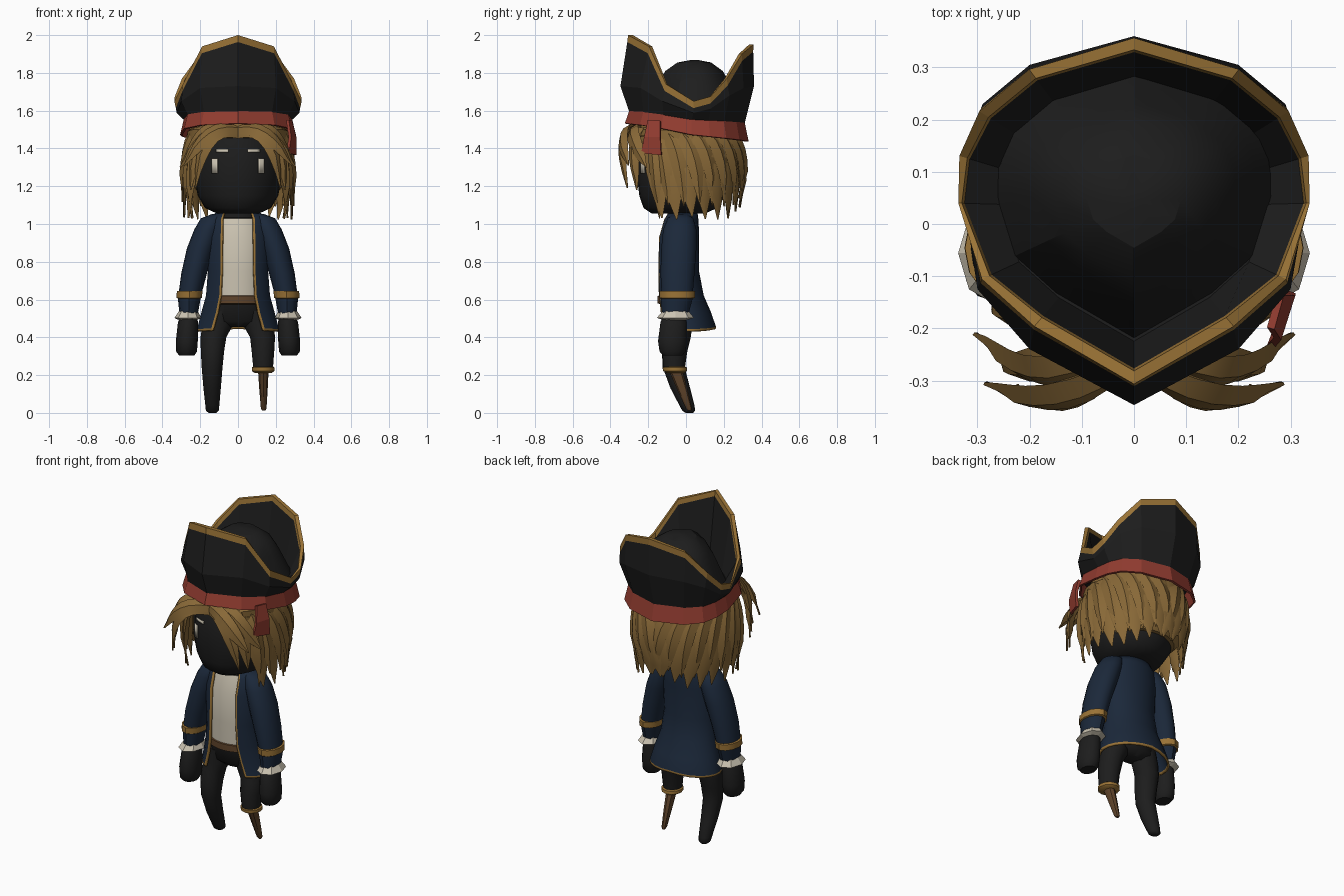
import bpy, bmesh, math, random
from math import sin, cos, pi, radians, sqrt
from mathutils import Vector
from mathutils.geometry import interpolate_bezier

random.seed(4)


def material(name, rgb):
    m = bpy.data.materials.new(name)
    lin = [((c / 255 + 0.055) / 1.055) ** 2.4 for c in rgb]
    m.diffuse_color = (*lin, 1)
    return m


BLACK = material("black", (29, 29, 29))
GOLD = material("gold", (154, 115, 54))
HAIR = material("hair", (136, 104, 55))
RED = material("red", (146, 60, 48))
NAVY = material("navy", (27, 40, 58))
CREAM = material("cream", (203, 195, 177))
BROWN = material("wood_brown", (94, 67, 42))


def finish(name, bm, mats, angle=40, thickness=0):
    bmesh.ops.recalc_face_normals(bm, faces=bm.faces)
    me = bpy.data.meshes.new(name)
    bm.to_mesh(me)
    bm.free()
    ob = bpy.data.objects.new(name, me)
    bpy.context.collection.objects.link(ob)
    for m in mats:
        me.materials.append(m)
    bpy.ops.object.select_all(action='DESELECT')
    ob.select_set(True)
    bpy.context.view_layer.objects.active = ob
    if angle:
        bpy.ops.object.shade_smooth_by_angle(angle=radians(angle))
    if thickness:
        mod = ob.modifiers.new("thickness", 'SOLIDIFY')
        mod.thickness = thickness
        mod.offset = 0
    return ob


def skin(bm, rings, idx=None, cap=True, closed=True):
    """Bridge rings of points; idx gives the material slot of each interval."""
    vs = [[bm.verts.new(p) for p in r] for r in rings]
    n = len(vs[0])
    for k in range(len(vs) - 1):
        for i in range(n if closed else n - 1):
            j = (i + 1) % n
            f = bm.faces.new((vs[k][i], vs[k][j], vs[k + 1][j], vs[k + 1][i]))
            f.material_index = idx[k] if idx else 0
    if cap:
        for r, m in ((vs[0], 0), (vs[-1], -1)):
            bm.faces.new(r).material_index = idx[m] if idx else 0


def loft(name, levels, mats, idx=None, n=16, angle=40):
    """Levels are (z, centre x, centre y, radius x, radius y)."""
    bm = bmesh.new()
    skin(bm, [[(cx + rx * sin(2 * pi * i / n), cy - ry * cos(2 * pi * i / n), z)
               for i in range(n)] for z, cx, cy, rx, ry in levels], idx)
    return finish(name, bm, mats, angle)


# Head
loft("head", [(1.055, 0, -.04, .11, .14), (1.085, 0, -.03, .175, .195), (1.15, 0, -.02, .213, .227),
              (1.25, 0, -.02, .232, .24), (1.4, 0, -.02, .232, .24), (1.5, 0, -.01, .2, .21)],
     [BLACK], n=28, angle=60)

# Eyes and brows, thin plates that follow the face
for s, side in ((1, "right"), (-1, "left")):
    for part, x0, x1, z0, z1 in (("eye", .108, .138, 1.268, 1.348), ("brow", .05, .115, 1.378, 1.396)):
        bm = bmesh.new()
        xs = [x0 + (x1 - x0) * i / 4 for i in range(5)]
        skin(bm, [[(s * x, -.027 - .24 * sqrt(1 - (x / .232) ** 2), z) for x in xs]
                  for z in (z0, z1)], cap=False, closed=False)
        finish(f"{part}_{side}", bm, [CREAM], thickness=.006)

# Hair cap
loft("hair_cap", [(1.15, 0, .07, .19, .16), (1.2, 0, .06, .24, .205), (1.3, 0, .055, .25, .225),
                  (1.44, 0, .045, .245, .235), (1.465, 0, 0, .24, .27), (1.55, 0, 0, .235, .26)],
     [HAIR], n=24)


# Hair locks: tapered strands swept along curves
def lock(bm, ctrl, width, thick=.035):
    pts = interpolate_bezier(*[Vector(c) for c in ctrl], 8)
    rings = []
    for i, p in enumerate(pts):
        t = (pts[min(i + 1, 7)] - pts[max(i - 1, 0)]).normalized()
        out = Vector((p.x, p.y, .15)).normalized()
        out = (out - t * out.dot(t)).normalized()
        w = width / 2 * (.75, .9, 1, 1, .95, .8, .5, .06)[i]
        h = thick / 2 * (1 if i < 6 else .3)
        side = t.cross(out)
        rings.append([p + side * w, p + out * h, p - side * w, p - out * h])
    skin(bm, rings)


def polar(s, deg, k, z):
    a = radians(deg)
    return (s * .27 * k * sin(a), -.295 * k * cos(a), z)


bm = bmesh.new()
for s in (1, -1):
    # Hanging locks round the sides and back, in two staggered layers
    for k in range(9):
        a = 63 + 15 * k
        tip = random.uniform(1.02, 1.07) + (.03 if k > 6 else 0)
        flare = 1.06 if k < 3 else .97
        lock(bm, [polar(s, a - 18, .86, 1.52), polar(s, a - 12, 1.02, 1.42),
                  polar(s, a, 1.09, 1.25), polar(s, a + 3, flare, tip)], .125)
        if k < 8:
            lock(bm, [polar(s, a - 14, .88, 1.5), polar(s, a + 2, 1.05, 1.45),
                      polar(s, a + 8, 1.12, 1.3), polar(s, a + 10, flare + .03, tip + .07)], .09)
    # Strands swept back from the temples
    for k in range(3):
        lock(bm, [polar(s, 35, .95, 1.49 - .035 * k), polar(s, 65, 1.14, 1.5 - .035 * k),
                  polar(s, 110, 1.2, 1.48 - .04 * k), polar(s, 150, .98, 1.38 - .06 * k)], .065)
    # Fringe parted in the middle
    lock(bm, [(0, -.26, 1.48), (s * .13, -.34, 1.53), (s * .2, -.36, 1.42), (s * .225, -.31, 1.19)], .085)
    lock(bm, [(0, -.26, 1.5), (s * .14, -.36, 1.53), (s * .21, -.34, 1.42), (s * .285, -.305, 1.31)], .085)
    lock(bm, [(s * .08, -.25, 1.5), (s * .19, -.32, 1.53), (s * .24, -.26, 1.4), (s * .305, -.21, 1.3)], .09)
    lock(bm, [(s * .15, -.24, 1.5), (s * .22, -.3, 1.45), (s * .24, -.27, 1.32), (s * .25, -.26, 1.18)], .08)
    lock(bm, [(s * .2, -.17, 1.48), (s * .25, -.18, 1.4), (s * .28, -.16, 1.25), (s * .24, -.14, 1.03)], .07)
finish("hair_locks", bm, [HAIR], angle=35)


# Hat rings: half outlines from front to back, mirrored
def ring(half):
    return [Vector(p) for p in half] + [Vector((-x, y, z)) for x, y, z in half[-2:0:-1]]


rim = ring([(0, -.305, 2.0), (.19, -.195, 1.94), (.29, -.105, 1.74), (.335, .04, 1.65),
            (.333, .13, 1.675), (.295, .215, 1.77), (.2, .295, 1.9), (0, .355, 1.95)])
bulge = ring([(0, -.347, 1.73), (.2, -.24, 1.72), (.3, -.125, 1.65), (.325, .04, 1.588),
              (.325, .13, 1.61), (.29, .23, 1.68), (.2, .305, 1.72), (0, .36, 1.73)])
base = ring([(0, -.3, 1.592), (.18, -.225, 1.588), (.265, -.12, 1.575), (.285, .03, 1.55),
             (.278, .12, 1.545), (.25, .2, 1.54), (.17, .265, 1.535), (0, .31, 1.53)])


def scaled(r, k, dz=0, z=None):
    return [Vector((p.x * k, .03 + (p.y - .03) * k, p.z + dz if z is None else z)) for p in r]


trim = [p + (q - p).normalized() * min(.037, .7 * (q - p).length) for p, q in zip(rim, bulge)]
# The trim is widest at front and back and narrows to the side corners
inset = [.93, .93, .955, .985, .96, .945, .94, .935]
inset += inset[-2:0:-1]
inner = [Vector((p.x * k, .03 + (p.y - .03) * k, p.z)) for p, k in zip(rim, inset)]
bm = bmesh.new()
skin(bm, [scaled(base, .7), base, bulge, trim, scaled(rim, 1.005), inner, scaled(inner, .985, -.03),
          scaled(rim, .76, z=1.6)], [0, 0, 0, 1, 1, 1, 0])
finish("hat_brim", bm, [BLACK, GOLD], angle=0)

# Crown
bm = bmesh.new()
skin(bm, [[v + Vector((0, .015, 0)) for v in scaled(rim, k, z=z)] for k, z in
          ((.8, 1.59), (.7, 1.66), (.58, 1.745), (.46, 1.81), (.27, 1.855), (.06, 1.868))])
finish("hat_crown", bm, [BLACK], angle=25)

# Red headband with one hanging tail
bm = bmesh.new()
skin(bm, [scaled(base, .98, .01),
          [p - Vector((0, 0, .062 + .05 * (p.y + .3))) for p in scaled(base, 1.055)]], cap=False)
finish("headband", bm, [RED], angle=0, thickness=.012)
bm = bmesh.new()
skin(bm, [[(.262, -.2, 1.55), (.28, -.135, 1.545)], [(.275, -.22, 1.46), (.302, -.135, 1.46)],
          [(.262, -.235, 1.375), (.302, -.13, 1.365)]], cap=False, closed=False)
finish("headband_tail", bm, [RED], angle=0, thickness=.015)

# Torso: trousers, belt, shirt, neck
loft("torso", [(.455, 0, -.03, .08, .045), (.485, 0, -.03, .145, .08), (.575, 0, -.03, .145, .1),
               (.58, 0, -.036, .15, .115), (.618, 0, -.036, .148, .114), (.622, 0, -.041, .142, .103),
               (.75, 0, -.045, .14, .101), (.93, 0, -.043, .145, .1), (1.03, 0, -.03, .12, .078),
               (1.035, 0, -.025, .1, .07), (1.08, 0, -.025, .09, .07)],
     [BLACK, BROWN, CREAM], [0, 0, 1, 1, 1, 2, 2, 2, 0, 0], n=24)

# Coat: open-fronted shell with gold edging; levels are z, radius x, centre y, radius y, half opening
levels = [(1.06, .11, -.025, .08, .07), (1.02, .155, -.032, .092, .08), (.93, .165, -.043, .107, .08),
          (.75, .155, -.047, .11, .082), (.62, .165, -.034, .122, .088), (.53, .19, -.012, .139, .105),
          (.457, .212, 0, .152, .128), (.446, .215, 0, .154, .13)]
cols = [0, .012] + [i / 18 for i in range(1, 18)] + [.988, 1]
rings = []
for z, rx, cy, ry, gap in levels:
    a0 = math.asin(gap / rx)
    angles = [a0 + (2 * pi - 2 * a0) * t for t in cols]
    drop = .015 if z < .5 else 0
    rings.append([(rx * sin(a), cy - ry * cos(a), z - drop * abs(sin(a))) for a in angles])
bm = bmesh.new()
skin(bm, rings, [0] * 6 + [1], cap=False, closed=False)
for k, f in enumerate(bm.faces):
    if k % (len(cols) - 1) in (0, len(cols) - 2):
        f.material_index = 1
finish("coat", bm, [NAVY, GOLD], angle=50, thickness=.012)

# Arms
for s, side in ((1, "right"), (-1, "left")):
    loft(f"sleeve_{side}", [(1.052, s * .105, -.03, .035, .04), (1.03, s * .135, -.03, .062, .068),
                            (.97, s * .162, -.033, .07, .088), (.87, s * .197, -.038, .074, .093),
                            (.74, s * .232, -.045, .068, .09), (.62, s * .256, -.047, .06, .082)], [NAVY])
    loft(f"cuff_{side}", [(.648, s * .254, -.046, .05, .07), (.644, s * .256, -.046, .068, .095),
                          (.609, s * .258, -.046, .067, .093), (.605, s * .258, -.049, .06, .084),
                          (.51, s * .262, -.058, .047, .068)], [GOLD, NAVY], [0, 0, 0, 1], n=12)
    loft(f"frill_{side}", [(.54, s * .263, -.055, .049, .068), (.503, s * .266, -.056, .071, .098),
                           (.493, s * .266, -.058, .05, .066)], [CREAM], n=8, angle=0)
    loft(f"hand_{side}", [(.52, s * .26, -.06, .04, .055), (.48, s * .265, -.065, .053, .07),
                          (.38, s * .271, -.071, .058, .077), (.325, s * .272, -.071, .055, .069),
                          (.303, s * .272, -.07, .04, .05)], [BLACK], n=12)

# Whole leg
loft("leg_left", [(.54, -.09, -.035, .08, .07), (.46, -.11, -.037, .08, .07), (.4, -.13, -.045, .068, .07),
                  (.33, -.135, -.06, .062, .068), (.24, -.137, -.065, .055, .058),
                  (.13, -.137, -.03, .046, .052), (.04, -.136, .005, .037, .04),
                  (.012, -.136, .014, .034, .034), (0, -.136, .018, .02, .02)], [BLACK], n=12, angle=50)

# Short leg, gold collar and wooden peg
loft("leg_right", [(.54, .09, -.035, .08, .07), (.46, .11, -.037, .08, .07), (.4, .13, -.045, .066, .07),
                   (.33, .132, -.06, .06, .067), (.235, .133, -.062, .052, .056)], [BLACK], n=12, angle=50)
loft("peg_collar", [(.245, .133, -.06, .053, .056), (.24, .133, -.06, .06, .064),
                    (.222, .133, -.058, .06, .064), (.212, .133, -.056, .045, .048)], [GOLD], n=12)
loft("peg", [(.225, .134, -.055, .028, .036), (.12, .135, -.018, .022, .027),
             (.025, .136, .015, .015, .017), (.012, .136, .02, .009, .01)], [BROWN], n=8)
